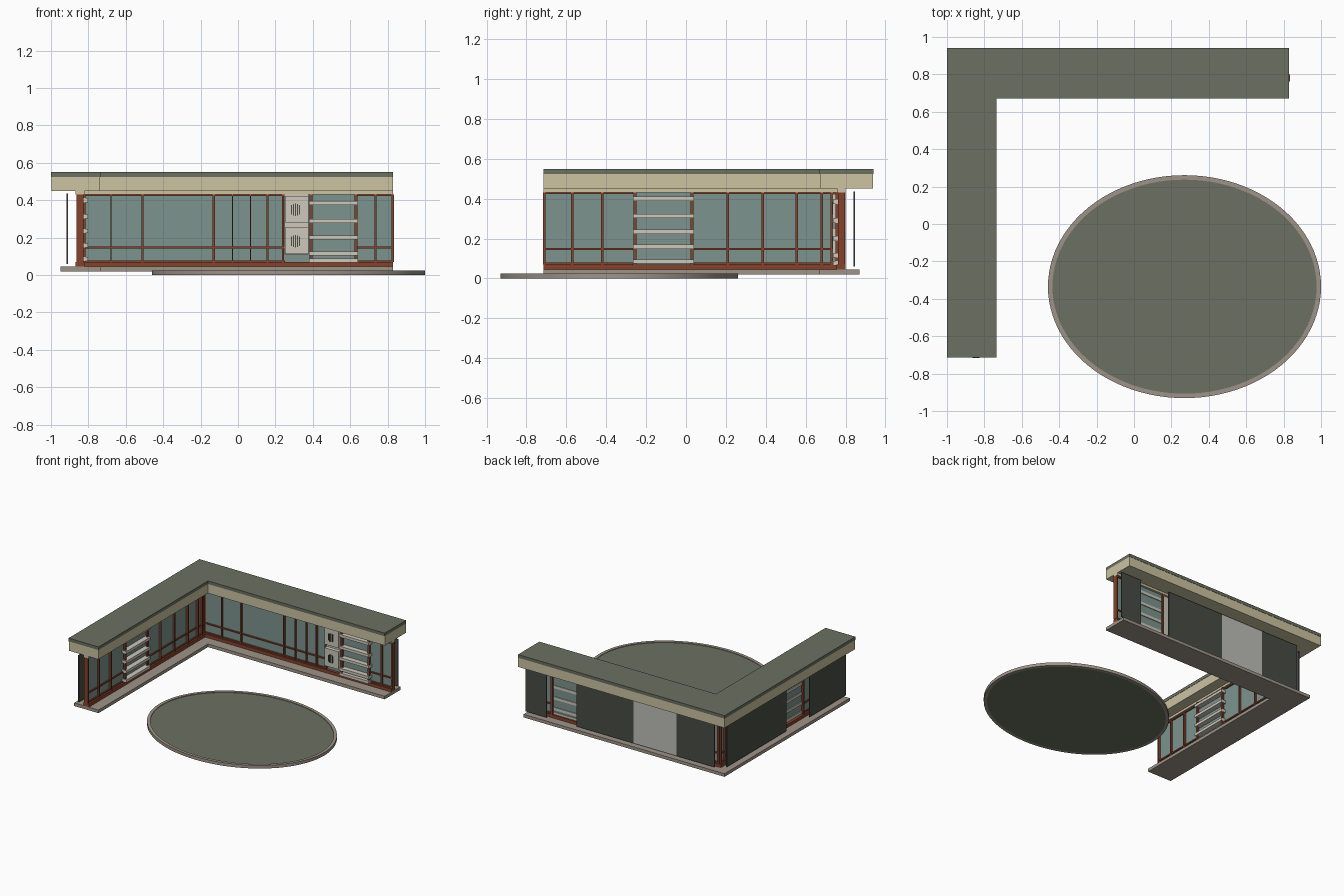
import bpy, bmesh, math
from mathutils import Matrix, Vector

old = bpy.data.objects.get("Cube")
if old:
    bpy.data.objects.remove(old, do_unlink=True)


def material(name, rgb):
    lin = [((c / 255 + 0.055) / 1.055) ** 2.4 for c in rgb] + [1.0]
    m = bpy.data.materials.new(name)
    m.use_nodes = True
    m.diffuse_color = lin
    bsdf = m.node_tree.nodes["Principled BSDF"]
    bsdf.inputs["Base Color"].default_value = lin
    bsdf.inputs["Roughness"].default_value = 0.8
    return m


GREEN = material("moss green", (108, 112, 97))
BEIGE = material("beige fascia", (204, 195, 162))
GLASS = material("teal glass", (124, 148, 142))
BROWN = material("red brown frame", (132, 68, 44))
STONE = material("stone", (158, 148, 136))
DARK = material("dark panel", (72, 77, 68))
LIGHT = material("light grey", (190, 190, 184))
CREAM = material("pale shelf", (205, 200, 188))


def finish(name, bm, mat):
    bmesh.ops.recalc_face_normals(bm, faces=bm.faces)
    me = bpy.data.meshes.new(name)
    bm.to_mesh(me)
    bm.free()
    me.materials.append(mat)
    ob = bpy.data.objects.new(name, me)
    bpy.context.collection.objects.link(ob)
    return ob


def prism(name, outline, z0, z1, mat):
    bm = bmesh.new()
    face = bm.faces.new([bm.verts.new((x, y, z0)) for x, y in outline])
    up = bmesh.ops.extrude_face_region(bm, geom=[face])["geom"]
    bmesh.ops.translate(bm, vec=(0, 0, z1 - z0),
                        verts=[v for v in up if isinstance(v, bmesh.types.BMVert)])
    return finish(name, bm, mat)


END_X, END_Y = 0.83, -0.715
IN_X, IN_Y = -0.735, 0.67
OFFSET = 0.065  # the side wing mirrors the back wing's depth, shifted by this


def ell(x, y, ix=IN_X, iy=IN_Y):
    """L outline with its outer corner at x, y and inner corner at ix, iy."""
    return [(x, END_Y), (ix, END_Y), (ix, iy), (END_X, iy), (END_X, y), (x, y)]


def boxes(name, items, mat, side=False):
    """Boxes given as along, depth and height ranges on the back or side wing."""
    bm = bmesh.new()
    for a, d, z in items:
        if side:
            x, y = (-d[1] - OFFSET, -d[0] - OFFSET), a
        else:
            x, y = a, d
        lo, hi = Vector((x[0], y[0], z[0])), Vector((x[1], y[1], z[1]))
        mat4 = Matrix.Translation((lo + hi) / 2) @ Matrix.Diagonal((*(hi - lo), 1))
        bmesh.ops.create_cube(bm, size=1, matrix=mat4)
    return finish(name, bm, mat)


# Roof, floor slab, and the continuous head and sill of the window wall
prism("roof_cap", ell(-1.0, 0.94), 0.525, 0.55, GREEN)
prism("roof_fascia", ell(-0.998, 0.938, -0.737, 0.672), 0.45, 0.525, BEIGE)
prism("floor_slab", ell(-0.95, 0.87), 0.02, 0.045, STONE)
prism("window_sill", ell(-0.87, 0.80, -0.82, 0.755), 0.045, 0.07, BROWN)
prism("window_head", ell(-0.868, 0.80, -0.822, 0.757), 0.432, 0.45, BEIGE)
prism("glass_wall", ell(-0.847, 0.782, -0.843, 0.778), 0.07, 0.432, GLASS)

FRAME = (0.762, 0.798)
WALL = (0.07, 0.432)


def frames(name, wide, thin, bays, side):
    """Mullions at the given places and rails across the given bays."""
    items = [((p - 0.006, p + 0.006), FRAME, WALL) for p in wide]
    items += [((p - 0.003, p + 0.003), FRAME, WALL) for p in thin]
    for a, b in bays:
        for z in (0.074, 0.148, 0.428):
            items.append(((a, b), (0.768, 0.792), (z - 0.005, z + 0.005)))
    boxes(name, items, BROWN, side)


frames("back_window_frames", [-0.845, -0.51, -0.13, 0.158, 0.24, 0.735, 0.827],
       [-0.68, -0.03, 0.067], [(-0.84, 0.25), (0.64, 0.825)], False)
frames("side_window_frames", [-0.711, -0.57, -0.42, 0.21, 0.385, 0.555, 0.68, 0.73, 0.78],
       [], [(-0.71, -0.265), (0.04, 0.78)], True)


# Shelf bays with brown posts on both sides
def shelf_bay(name, a, b, heights, side):
    boxes(name + "_shelves", [((a, b), (0.737, 0.788), (z - 0.011, z + 0.011))
                              for z in heights], CREAM, side)
    boxes(name + "_posts", [((p - 0.008, p + 0.008), (d, d + 0.014), WALL)
                            for p in (a + 0.01, b - 0.01) for d in (0.75, 0.785)],
          BROWN, side)


shelf_bay("back", 0.38, 0.642, [0.385, 0.29, 0.2, 0.115, 0.077], False)
shelf_bay("side", -0.265, 0.04, [0.40, 0.313, 0.235, 0.158, 0.085], True)

# Cabinet column with two vented boxes
boxes("cabinet_back", [((0.248, 0.378), (0.765, 0.785), (0.11, 0.43))], CREAM)
boxes("cabinet_boxes", [((0.25, 0.376), (0.735, 0.77), (z, z + 0.142))
                        for z in (0.112, 0.282)], CREAM)
vents = []
for cz in (0.18, 0.35):
    for dx in (-0.021, -0.011, 0.0, 0.011, 0.021):
        h = math.sqrt(0.033 ** 2 - dx ** 2)
        x = 0.308 + dx
        vents.append(((x - 0.003, x + 0.003), (0.731, 0.736), (cz - h, cz + h)))
boxes("cabinet_vents", vents, DARK)

# Outer wall panels behind the glass
PANEL = (0.839, 0.847)
boxes("back_dark_panels", [((a, b), PANEL, (0.06, 0.435)) for a, b in
                           ((-0.845, -0.51), (-0.13, 0.378), (0.642, 0.828))], DARK)
boxes("back_light_panel", [((-0.51, -0.13), PANEL, (0.06, 0.435))], LIGHT)
boxes("side_dark_panels", [((a, b), (0.844, 0.852), (0.06, 0.435)) for a, b in
                           ((-0.713, -0.255), (0.04, 0.79))], DARK, True)


# Oval bed with a raised stone rim
def oval(rx, ry, n=96):
    return [(0.27 + rx * math.cos(math.tau * i / n),
             -0.335 + ry * math.sin(math.tau * i / n)) for i in range(n)]


prism("oval_bed", oval(0.706, 0.572), 0.0, 0.02, GREEN)
bm = bmesh.new()
loops = [[bm.verts.new((x, y, z)) for x, y in oval(rx, ry)] for rx, ry, z in
         ((0.73, 0.596, 0), (0.73, 0.596, 0.025), (0.706, 0.572, 0.025), (0.706, 0.572, 0))]
for k, ring in enumerate(loops):
    other = loops[(k + 1) % len(loops)]
    for i in range(len(ring)):
        j = (i + 1) % len(ring)
        bm.faces.new((ring[i], ring[j], other[j], other[i]))
rim = finish("oval_rim", bm, STONE)
bpy.context.view_layer.objects.active = rim
rim.select_set(True)
bpy.ops.object.shade_smooth_by_angle()
rim.select_set(False)
